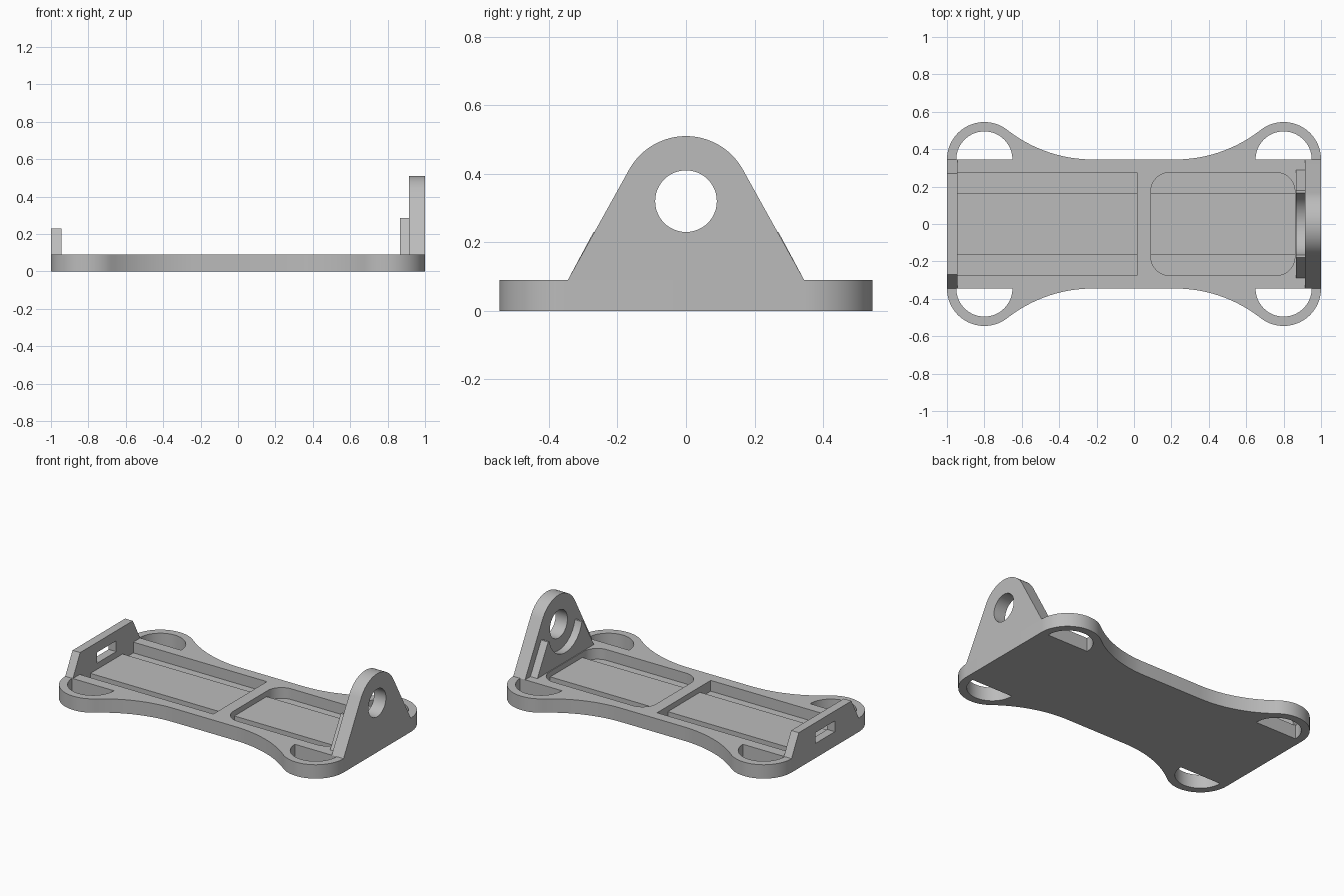
import bpy, bmesh, math

if "Cube" in bpy.data.objects:
    bpy.data.objects.remove(bpy.data.objects["Cube"])

grey = bpy.data.materials.new("light_grey")
grey.diffuse_color = (0.5, 0.5, 0.5, 1)
grey.use_nodes = True
grey.node_tree.nodes["Principled BSDF"].inputs["Base Color"].default_value = grey.diffuse_color


def arc(cx, cy, r, a0, a1, n=24):
    """Points on an arc, angles in degrees."""
    return [(cx + r * math.cos(math.radians(a0 + (a1 - a0) * i / n)),
             cy + r * math.sin(math.radians(a0 + (a1 - a0) * i / n))) for i in range(n + 1)]


def prism(name, pts, lo, hi, axis="z"):
    """Extrude a closed profile along z (points x, y) or x (points y, z)."""
    bm = bmesh.new()
    place = (lambda p, h: (p[0], p[1], h)) if axis == "z" else (lambda p, h: (h, p[0], p[1]))
    a = [bm.verts.new(place(p, lo)) for p in pts]
    b = [bm.verts.new(place(p, hi)) for p in pts]
    bm.faces.new(a)
    bm.faces.new(b)
    for i in range(len(pts)):
        j = (i + 1) % len(pts)
        bm.faces.new((a[i], a[j], b[j], b[i]))
    bmesh.ops.recalc_face_normals(bm, faces=bm.faces)
    me = bpy.data.meshes.new(name)
    bm.to_mesh(me)
    bm.free()
    me.materials.append(grey)
    ob = bpy.data.objects.new(name, me)
    bpy.context.collection.objects.link(ob)
    return ob


def cut(ob, cutter):
    """Subtract the cutter from the part, then discard the cutter."""
    mod = ob.modifiers.new("cut", "BOOLEAN")
    mod.operation, mod.solver, mod.object = "DIFFERENCE", "EXACT", cutter
    bpy.context.view_layer.objects.active = ob
    bpy.ops.object.modifier_apply(modifier=mod.name)
    bpy.data.objects.remove(cutter)


def rect(x0, x1, y0, y1):
    return [(x0, y0), (x1, y0), (x1, y1), (x0, y1)]


# Base plate: round ears at the corners blended into a narrow waist
TOP, W, EAR_X, EAR_R, WAIST = 0.09, 0.345, 0.8, 0.2, 0.22
dx = EAR_X - WAIST
R = (dx * dx - EAR_R ** 2) / (2 * EAR_R)
t = math.degrees(math.atan2(R, -dx))
quarter = arc(EAR_X, W, EAR_R, 0, t, 32) + arc(WAIST, W + R, R, t - 180, -90, 24)[1:]
half = quarter + [(-x, y) for x, y in reversed(quarter)]
base = prism("base_plate", half + [(-x, -y) for x, y in half], 0, TOP)

# Half-round holes through the ears
for sx in (-1, 1):
    for sy in (-1, 1):
        pts = [(sx * x, sy * y) for x, y in arc(EAR_X, W, 0.15, 0, 180, 32)]
        cut(base, prism("hole_cutter", pts, -0.1, 0.2))

# Two pockets: square one at the left, rounded one at the right
FLOOR, LEDGE, PY = 0.02, 0.055, 0.275
cut(base, prism("pocket_cutter", rect(-0.945, 0.015, -PY, PY), FLOOR, 0.2))
x0, x1, r = 0.09, 0.86, 0.1
rounded = (arc(x1 - r, PY - r, r, 0, 90, 12) + arc(x0 + r, PY - r, r, 90, 180, 12)
           + arc(x0 + r, r - PY, r, 180, 270, 12) + arc(x1 - r, r - PY, r, 270, 360, 12))
cut(base, prism("pocket_cutter", rounded, FLOOR, 0.2))

# Raised beds leave a groove along each long side of the pockets
prism("left_pocket_bed", rect(-0.945, 0.015, -0.165, 0.165), FLOOR, LEDGE)
prism("right_pocket_bed", rect(x0, x1, -0.165, 0.165), FLOOR, LEDGE)

# Low end wall with a rectangular port
low = prism("low_end_wall", [(-W, TOP), (W, TOP), (0.27, 0.23), (-0.27, 0.23)], -1, -0.945, "x")
cut(low, prism("port_cutter", rect(-0.1, 0.1, 0.095, 0.165), -1.1, -0.8, "x"))

# Tall end bracket: rounded triangle with a round hole
CZ, CR = 0.32, 0.19
a = math.degrees(math.atan2(TOP - CZ, W) + math.acos(CR / math.hypot(W, TOP - CZ)))
tall = prism("tall_end_bracket", [(-W, TOP), (W, TOP)] + arc(0, CZ, CR, a, 180 - a, 40),
             0.915, 1, "x")
cut(tall, prism("bore_cutter", arc(0, CZ, 0.09, 0, 360, 48)[:-1], 0.8, 1.1, "x"))

# Inner rib of the bracket, scooped around the hole
prism("bracket_rib", [(-0.29, TOP), (0.29, TOP), (0.18, 0.285)]
      + arc(0, CZ, 0.17, -11.9, -168.1, 32) + [(-0.18, 0.285)], 0.865, 0.915, "x")

# Smooth curved walls, keep edges crisp
bpy.ops.object.select_all(action="SELECT")
bpy.context.view_layer.objects.active = base
bpy.ops.object.shade_smooth_by_angle(angle=math.radians(30))
